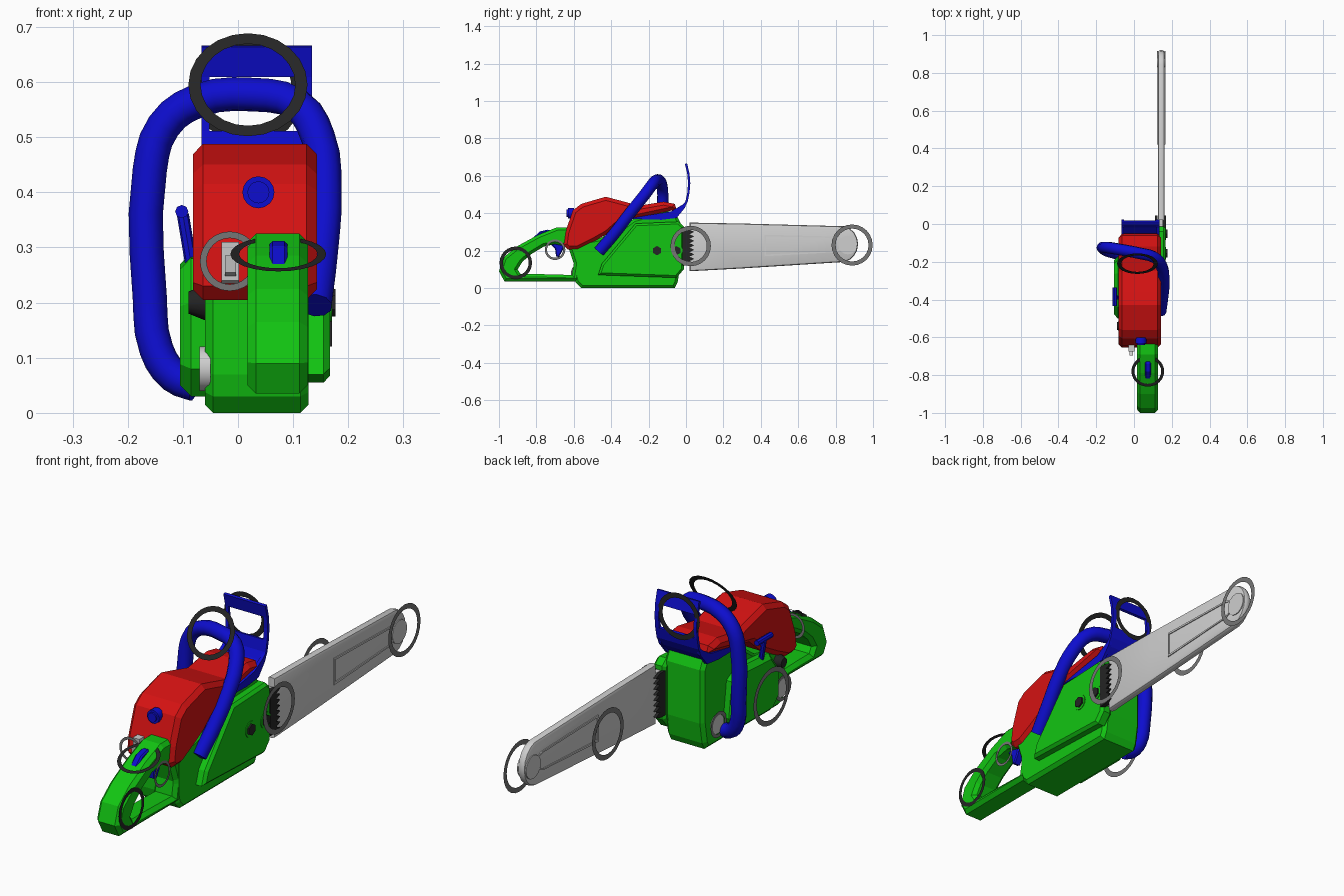
import bpy, bmesh, math
from mathutils import Vector

if "Cube" in bpy.data.objects:
    bpy.data.objects.remove(bpy.data.objects["Cube"])

def material(name, rgb):
    m = bpy.data.materials.new(name)
    m.diffuse_color = (*rgb, 1)
    m.use_nodes = True
    m.node_tree.nodes["Principled BSDF"].inputs["Base Color"].default_value = m.diffuse_color
    return m

GREEN = material("green_plastic", (0.006, 0.56, 0.006))
RED = material("red_plastic", (0.66, 0.006, 0.006))
BLUE = material("blue_plastic", (0.004, 0.004, 0.62))
BLACK = material("black", (0.018, 0.018, 0.018))
GREY = material("mid_grey", (0.18, 0.18, 0.18))
STEEL = material("light_steel", (0.62, 0.62, 0.62))

def finish(name, bm, mat, smooth=False):
    bmesh.ops.recalc_face_normals(bm, faces=bm.faces)
    me = bpy.data.meshes.new(name)
    bm.to_mesh(me)
    bm.free()
    me.materials.append(mat)
    ob = bpy.data.objects.new(name, me)
    bpy.context.collection.objects.link(ob)
    if smooth:
        bpy.ops.object.select_all(action='DESELECT')
        ob.select_set(True)
        bpy.context.view_layer.objects.active = ob
        bpy.ops.object.shade_smooth_by_angle(angle=math.radians(40))
    return ob

def prism(name, mat, pts, x0, x1, bevel=0.0, inner=None, segments=1):
    """Side profile (y, z) extruded along x, with chamfered rims and an optional matching hole."""
    bm = bmesh.new()
    loops = [[[bm.verts.new((x, y, z)) for y, z in prof] for x in (x0, x1)]
             for prof in ([pts, inner] if inner else [pts])]
    n = len(pts)
    for a, b in loops:
        for i in range(n):
            j = (i + 1) % n
            bm.faces.new((a[i], a[j], b[j], b[i]))
    for side in (0, 1):
        if inner:
            o, h = loops[0][side], loops[1][side]
            for i in range(n):
                j = (i + 1) % n
                bm.faces.new((o[i], o[j], h[j], h[i]))
        else:
            bm.faces.new(loops[0][side])
    bmesh.ops.recalc_face_normals(bm, faces=bm.faces)
    if bevel:
        rims = [bm.edges.get((lp[i], lp[(i + 1) % n])) for pair in loops for lp in pair for i in range(n)]
        bmesh.ops.bevel(bm, geom=rims, offset=bevel, segments=segments, profile=0.5,
                        affect='EDGES', clamp_overlap=True)
    return finish(name, bm, mat, segments > 1)

def ring(name, mat, centre, r, u, v, width=0.022, n=24):
    """Flat hoop spanned by the directions u and v."""
    bm = bmesh.new()
    u, v, c = Vector(u).normalized(), Vector(v).normalized(), Vector(centre)
    rows = []
    for i in range(n):
        d = u * math.cos(2 * math.pi * i / n) + v * math.sin(2 * math.pi * i / n)
        rows.append((bm.verts.new(c + d * r), bm.verts.new(c + d * (r - width))))
    for i in range(n):
        a, b = rows[i], rows[(i + 1) % n]
        bm.faces.new((a[0], b[0], b[1], a[1]))
    return finish(name, bm, mat)

def disc(name, mat, start, end, r, r2=None, n=16):
    """Round stub between two points."""
    bm = bmesh.new()
    a, b = Vector(start), Vector(end)
    rot = (b - a).to_track_quat('Z', 'Y').to_matrix().to_4x4()
    rot.translation = (a + b) / 2
    bmesh.ops.create_cone(bm, cap_ends=True, segments=n, radius1=r, radius2=r if r2 is None else r2,
                          depth=(b - a).length, matrix=rot)
    return finish(name, bm, mat, True)

def tube(name, mat, pts, r):
    cu = bpy.data.curves.new(name, 'CURVE')
    cu.dimensions = '3D'
    cu.bevel_depth, cu.bevel_resolution, cu.use_fill_caps = r, 3, True
    cu.resolution_u = 3
    sp = cu.splines.new('BEZIER')
    sp.bezier_points.add(len(pts) - 1)
    for p, co in zip(sp.bezier_points, pts):
        p.co = co
        p.handle_left_type = p.handle_right_type = 'AUTO'
    cu.materials.append(mat)
    ob = bpy.data.objects.new(name, cu)
    bpy.context.collection.objects.link(ob)
    return ob

# Engine housing, clutch cover and starter cover
prism("engine_body", GREEN, [(-.59, .03), (-.56, 0), (-.06, 0), (-.045, .03), (-.03, .12), (-.03, .35),
      (-.06, .41), (-.12, .41), (-.28, .37), (-.4, .28), (-.6, .24), (-.6, .07)], -.06, .128, .015)
prism("clutch_cover", GREEN, [(-.47, .07), (-.05, .055), (-.012, .1), (-.012, .33), (-.04, .355),
      (-.27, .345), (-.45, .13)], .11, .167, .012)
prism("starter_cover", GREEN, [(-.45, .03), (-.2, .03), (-.17, .1), (-.19, .25), (-.26, .29),
      (-.44, .28), (-.5, .2), (-.5, .08)], -.105, -.04, .02)
# Red hood
prism("engine_hood", RED, [(-.655, .23), (-.645, .3), (-.605, .415), (-.56, .45), (-.43, .488), (-.36, .47),
      (-.25, .44), (-.12, .462), (-.06, .45), (-.05, .42), (-.24, .38), (-.34, .36), (-.42, .29),
      (-.5, .245), (-.58, .205), (-.63, .205)], -.082, .143, .03)
disc("hood_button_rim", BLUE, (.037, -.6, .4), (.037, -.632, .4), .029)
disc("hood_button", BLUE, (.037, -.63, .4), (.037, -.64, .4), .02)
# Choke switch at the rear
prism("switch_plate", STEEL, [(-.67, .24), (-.64, .23), (-.64, .31), (-.675, .31)], -.03, .002)
prism("switch_lever", STEEL, [(-.69, .255), (-.66, .245), (-.66, .275), (-.695, .285)], -.024, -.004)

# Rear grip: closed loop
prism("rear_grip", GREEN,
      [(-.97, .035), (-.8, .036), (-.57, .036), (-.56, .2), (-.6, .325), (-.69, .325),
       (-.79, .285), (-.9, .225), (-.975, .165), (-1.0, .09)],
      .017, .127, .022,
      [(-.885, .075), (-.8, .075), (-.61, .07), (-.6, .13), (-.63, .22), (-.7, .235),
       (-.76, .222), (-.83, .18), (-.875, .14), (-.9, .1)])
prism("grip_lock", BLUE, [(-.84, .25), (-.72, .29), (-.71, .305), (-.74, .312), (-.78, .303)],
      .057, .09, .006)
prism("trigger", BLUE, [(-.73, .24), (-.65, .24), (-.66, .2), (-.68, .165), (-.695, .17), (-.7, .21)],
      .055, .09, .005)

# Wrap-around handle
tube("front_handle", BLUE, [(-.075, -.16, .05), (-.115, -.15, .066), (-.148, -.14, .115), (-.16, -.13, .21),
     (-.16, -.125, .44), (-.135, -.125, .52), (-.075, -.135, .565), (.03, -.155, .577), (.105, -.175, .56),
     (.145, -.22, .5), (.158, -.3, .4), (.152, -.38, .295), (.14, -.465, .195)], .031)

# Hand guard: curved sheet with a window
path = [(-.1, .385), (-.05, .395), (-.015, .43), (.003, .462), (.013, .51), (.017, .56), (.013, .61), (0, .665)]
cols = [(-.066, -.052), (-.052, .115), (.115, .134)]
bm = bmesh.new()
for i in range(len(path) - 1):
    for k, (xa, xb) in enumerate(cols):
        if k == 1 and i in (4, 5):
            continue
        (y0, z0), (y1, z1) = path[i], path[i + 1]
        bm.faces.new([bm.verts.new(c) for c in ((xa, y0, z0), (xb, y0, z0), (xb, y1, z1), (xa, y1, z1))])
bmesh.ops.remove_doubles(bm, verts=bm.verts, dist=1e-4)
guard = finish("hand_guard", bm, BLUE)
sol = guard.modifiers.new("thickness", 'SOLIDIFY')
sol.thickness, sol.offset = .012, 0
for side, x in (("left", -.066), ("right", .12)):
    prism("guard_arm_" + side, BLUE, [(-.31, .37), (-.13, .365), (-.05, .375), (-.005, .43), (.008, .47),
          (-.02, .445), (-.08, .41), (-.2, .39)], x, x + .014)

# Guide bar with rounded nose and recessed panels on both faces
nose = [(.83 + .09 * math.cos(a), .235 + .097 * math.sin(a))
        for a in [math.radians(-80 + 20 * i) for i in range(9)]]
prism("guide_bar", STEEL, [(.02, .09), (.3, .105)] + nose + [(.3, .345), (.02, .35)],
      .126, .162, .012, segments=2)
panel = [(.42, .17), (.8, .192), (.835, .21), (.835, .265), (.8, .275), (.42, .285)]
shrunk = [(.63 + (y - .63) * .965, .23 + (z - .23) * .84) for y, z in panel]
for side, x in (("left", .122), ("right", .161)):
    prism("bar_panel_" + side, STEEL, panel, x, x + .005, inner=shrunk)
    disc("nose_hub_" + side, STEEL, (x, .865, .23), (x + .005, .865, .23), .05)
prism("bar_root", STEEL, [(-.03, .13), (.03, .13), (.03, .31), (-.03, .31)], .13, .158)

# Toothed bumper spikes
teeth = [(-.02, .12)]
for i in range(8):
    z = .12 + i * .024
    teeth += [(.018, z), (.045, z + .012)]
teeth += [(.018, .312), (-.02, .312)]
prism("bumper_spikes", BLACK, teeth, .15, .17)
prism("bumper_spikes_left", BLACK, teeth, .112, .124)

# Cover nuts
for i, y in enumerate((-.155, -.052)):
    disc(f"nut_seat_{i}", GREEN, (.16, y, .2), (.17, y, .2), .034)
    disc(f"cover_nut_{i}", BLACK, (.165, y, .2), (.177, y, .2), .025, n=6)

# Left side: tank caps, knob and stop lever
for i, (y, z) in enumerate(((-.12, .09), (-.56, .08))):
    disc(f"tank_cap_{i}", STEEL, (-.05, y, z), (-.07, y, z), .04)
    ring(f"tank_cap_hoop_{i}", GREY, (-.072, y, z), .055, (0, 1, 0), (0, 0, 1), .015)
disc("pump_knob", BLACK, (-.05, -.54, .2), (-.09, -.54, .2), .036, .02)
disc("stop_lever", BLUE, (-.085, -.39, .27), (-.1, -.39, .36), .011, n=8)
disc("stop_lever_bar", BLUE, (-.102, -.435, .365), (-.102, -.335, .365), .012, n=8)

# Flat marker hoops
X, Y, Z = (1, 0, 0), (0, 1, 0), (0, 0, 1)
ring("handle_hoop", BLACK, (.018, -.21, .595), .108, X, (0, .5, .86))
ring("guard_hoop", BLACK, (.02, .02, .585), .1, X, Z)
ring("grip_lock_hoop", BLACK, (.073, -.78, .288), .087, X, (0, .93, .36), .016)
ring("rear_grip_hoop", BLACK, (.129, -.91, .135), .087, Y, Z, .018)
ring("trigger_hoop", GREY, (.129, -.7, .205), .055, Y, Z, .012)
ring("switch_hoop", GREY, (-.015, -.71, .275), .054, X, Z, .012)
ring("bar_root_hoop", GREY, (.178, .025, .225), .108, Y, Z)
ring("bar_nose_hoop", GREY, (.172, .888, .23), .11, Y, Z)
ring("bar_left_hoop", GREY, (.067, .437, .225), .108, Y, Z)
ring("starter_hoop", GREY, (-.19, -.31, .17), .122, Y, Z)
